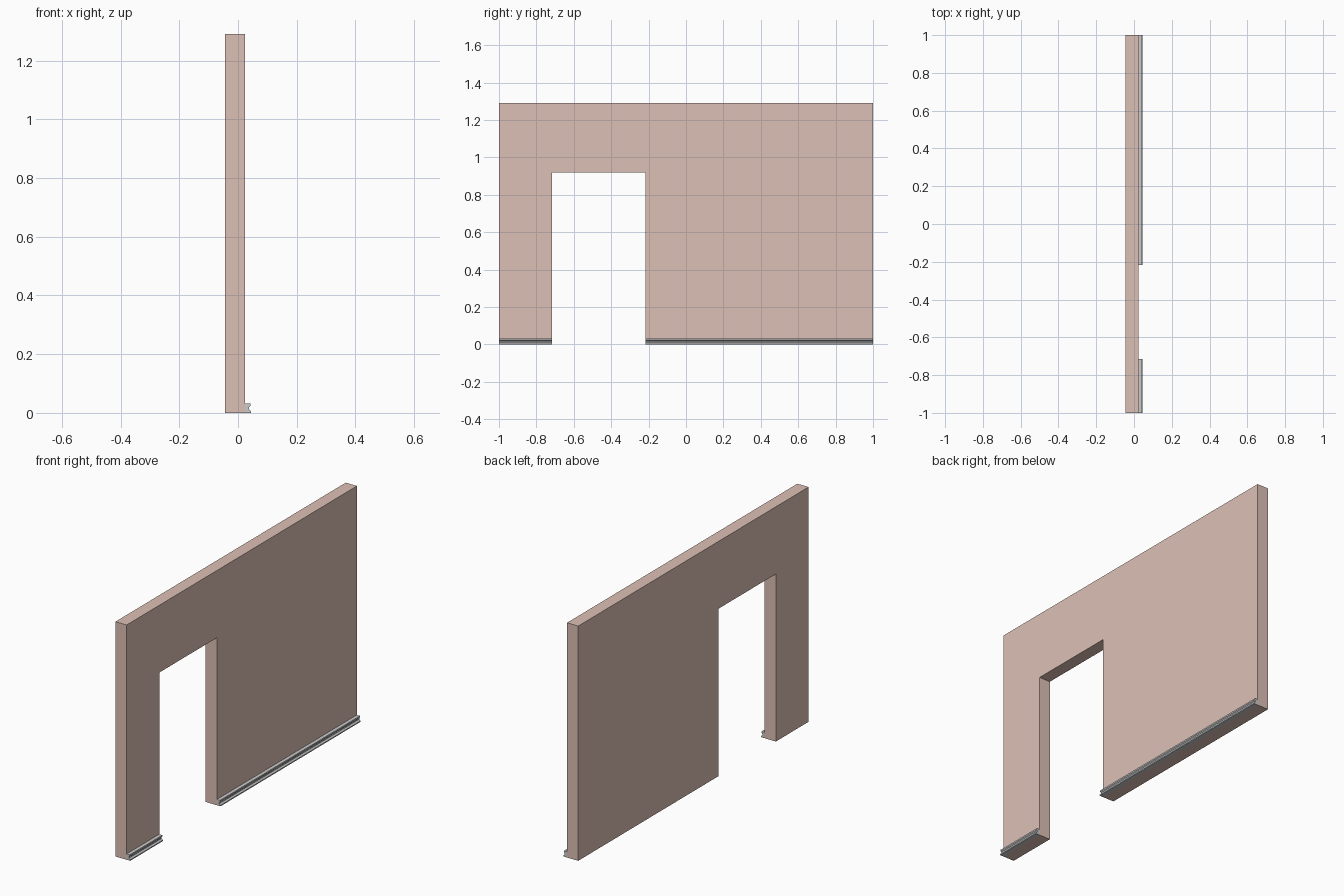
import bpy, bmesh

if "Cube" in bpy.data.objects:
    bpy.data.objects.remove(bpy.data.objects["Cube"])


def extrude_profile(name, points, offset):
    """Make a closed solid by extruding a polygon along an offset vector."""
    bm = bmesh.new()
    face = bm.faces.new([bm.verts.new(p) for p in points])
    result = bmesh.ops.extrude_face_region(bm, geom=[face], use_keep_orig=True)
    moved = [g for g in result["geom"] if isinstance(g, bmesh.types.BMVert)]
    bmesh.ops.translate(bm, verts=moved, vec=offset)
    bmesh.ops.recalc_face_normals(bm, faces=bm.faces)
    mesh = bpy.data.meshes.new(name)
    bm.to_mesh(mesh)
    bm.free()
    obj = bpy.data.objects.new(name, mesh)
    bpy.context.collection.objects.link(obj)
    return obj


BACK, FRONT, HEIGHT = -0.045, 0.023, 1.29
DOOR_L, DOOR_R, DOOR_H = -0.716, -0.216, 0.92

# Wall panel with an open doorway
outline = [(-1, 0), (DOOR_L, 0), (DOOR_L, DOOR_H), (DOOR_R, DOOR_H),
           (DOOR_R, 0), (1, 0), (1, HEIGHT), (-1, HEIGHT)]
wall = extrude_profile("wall", [(BACK, y, z) for y, z in outline],
                       (FRONT - BACK, 0, 0))
plaster = bpy.data.materials.new("plaster")
plaster.diffuse_color = (0.72, 0.53, 0.46, 1)
plaster.use_nodes = True
plaster.node_tree.nodes["Principled BSDF"].inputs["Base Color"].default_value = plaster.diffuse_color
wall.data.materials.append(plaster)

# Moulded skirting on each side of the doorway
moulding = [(FRONT, 0), (0.045, 0), (0.045, 0.006), (0.037, 0.012),
            (0.037, 0.019), (0.042, 0.024), (0.042, 0.032), (FRONT, 0.032)]
for name, start, end in (("skirting_short", -1, DOOR_L),
                         ("skirting_long", DOOR_R, 1)):
    extrude_profile(name, [(x, start, z) for x, z in moulding],
                    (0, end - start, 0))
